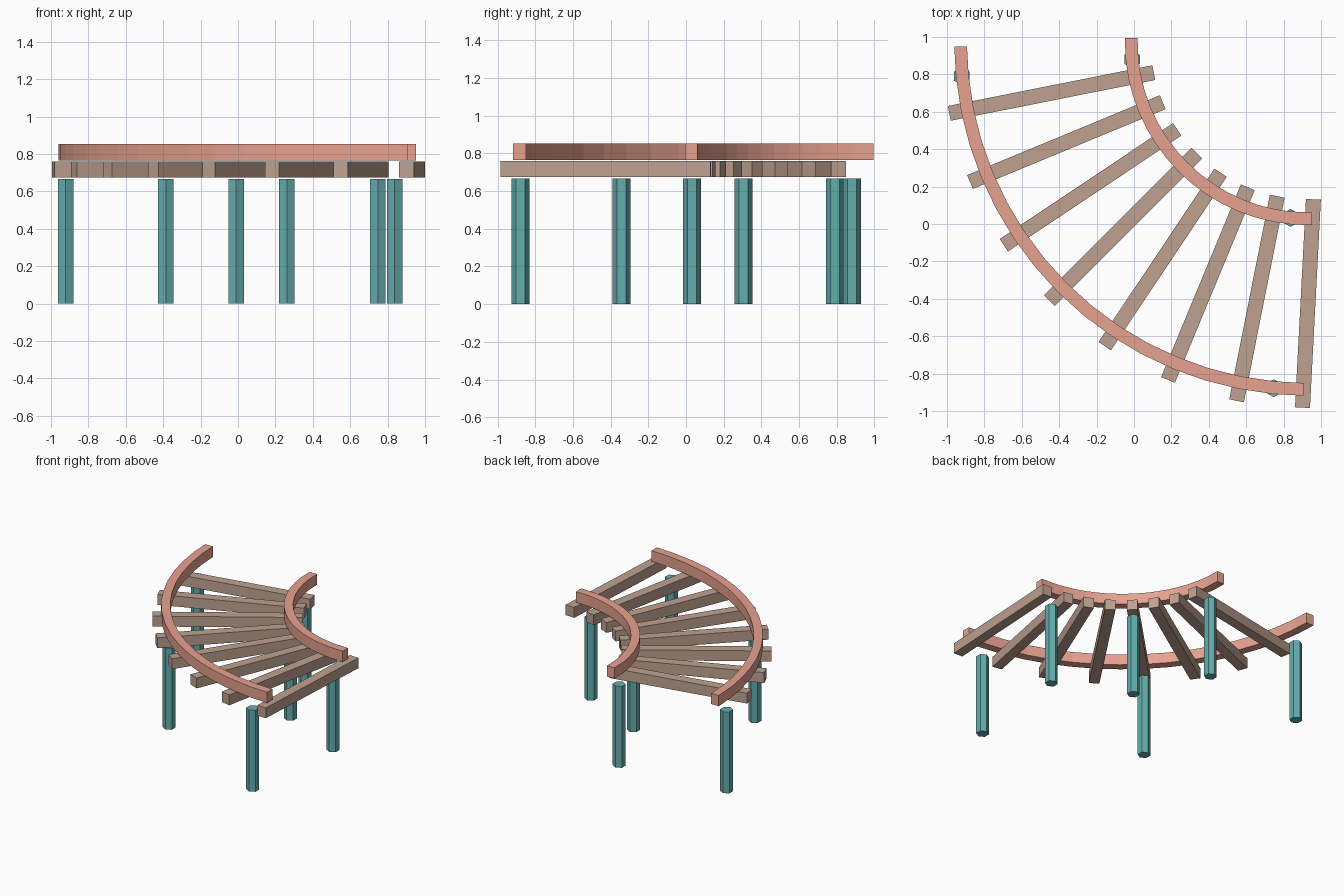
import bpy, bmesh
from math import sin, cos, radians, pi
from mathutils import Vector, Matrix

if "Cube" in bpy.data.objects:
    bpy.data.objects.remove(bpy.data.objects["Cube"])

CENTER = Vector((0.93, 0.973, 0))   # centre of the curve
STEP = 5.625                        # degrees per rail segment


def material(name, rgb):
    m = bpy.data.materials.new(name)
    m.diffuse_color = (*rgb, 1)
    m.use_nodes = True
    m.node_tree.nodes["Principled BSDF"].inputs["Base Color"].default_value = m.diffuse_color
    return m


rail_red = material("rail_red", (0.80, 0.36, 0.28))
wood = material("wood", (0.52, 0.36, 0.28))
teal = material("teal", (0.13, 0.42, 0.42))


def finish(bm, name, mat):
    bmesh.ops.recalc_face_normals(bm, faces=bm.faces)
    me = bpy.data.meshes.new(name)
    bm.to_mesh(me)
    bm.free()
    me.materials.append(mat)
    ob = bpy.data.objects.new(name, me)
    bpy.context.collection.objects.link(ob)


def polar(r, deg, z=0.0):
    a = radians(deg)
    return CENTER + Vector((r * cos(a), r * sin(a), z))


def rail(name, radius, extend, width=0.068, z0=0.765, z1=0.853):
    """Curved rail of 16 straight mitred pieces; ends lengthened by extend."""
    bm = bmesh.new()
    rings = []
    for i in range(17):
        deg = 180 + i * STEP
        a = radians(deg)
        slide = {0: -extend, 16: extend}.get(i, 0)
        shift = Vector((-sin(a), cos(a), 0)) * slide
        rings.append([bm.verts.new(polar(radius + s * width / 2, deg, z) + shift)
                      for s, z in ((-1, z0), (1, z0), (1, z1), (-1, z1))])
    for r, q in zip(rings, rings[1:]):
        for k in range(4):
            n = (k + 1) % 4
            bm.faces.new((r[k], r[n], q[n], q[k]))
    bm.faces.new(rings[0])
    bm.faces.new(rings[-1])
    finish(bm, name, rail_red)


def beam(name, place_deg, turn_deg):
    """Cross beam centred midway between the rails."""
    bm = bmesh.new()
    m = (Matrix.Translation(polar(1.398, place_deg, 0.7165))
         @ Matrix.Rotation(radians(turn_deg), 4, 'Z')
         @ Matrix.Diagonal((1.115, 0.08, 0.085, 1)))
    bmesh.ops.create_cube(bm, size=1, matrix=m)
    finish(bm, name, wood)


def post(name, radius, deg, height=0.667):
    """Six-sided support post."""
    bm = bmesh.new()
    bmesh.ops.create_cone(bm, cap_ends=True, segments=6, radius1=0.048,
                          radius2=0.048, depth=height,
                          matrix=Matrix.Translation(polar(radius, deg, height / 2)))
    finish(bm, name, teal)


# Rails
rail("inner_rail", 0.945, 0.022)
rail("outer_rail", 1.857, -0.024)

# Cross beams, the last one slightly askew
for i in range(1, 9):
    deg = 180 + 11.25 * i
    beam(f"cross_beam_{i}", deg, deg if i < 8 else 267)

# Posts under both rails
for side, radius in (("inner", 0.945), ("outer", 1.86)):
    for i, deg in enumerate((180 + STEP, 225, 270 - STEP), 1):
        post(f"{side}_post_{i}", radius, deg)
